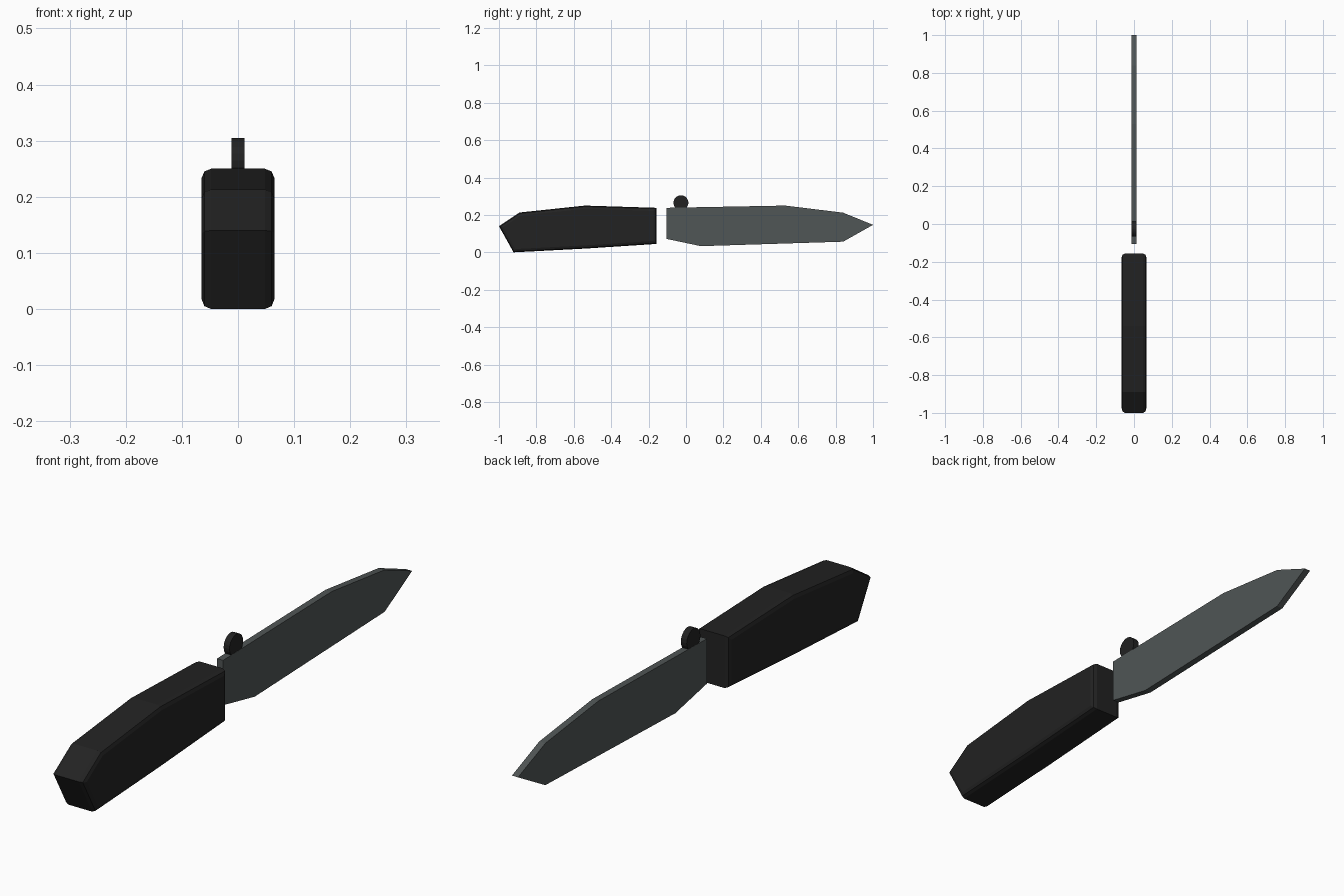
import bpy, bmesh, math
from mathutils import Matrix

if "Cube" in bpy.data.objects:
    bpy.data.objects.remove(bpy.data.objects["Cube"])


def material(name, rgb):
    m = bpy.data.materials.new(name)
    m.diffuse_color = (*rgb, 1)
    m.use_nodes = True
    m.node_tree.nodes["Principled BSDF"].inputs["Base Color"].default_value = m.diffuse_color
    return m


black = material("matte black", (0.016, 0.016, 0.016))
steel = material("dark steel", (0.08, 0.092, 0.092))


def finish(bm, name, mat):
    bmesh.ops.recalc_face_normals(bm, faces=bm.faces)
    mesh = bpy.data.meshes.new(name)
    bm.to_mesh(mesh)
    bm.free()
    mesh.materials.append(mat)
    ob = bpy.data.objects.new(name, mesh)
    bpy.context.collection.objects.link(ob)
    return ob


def slab(name, profile, half, mat, bevel=0):
    """Extrude a (y, z) side profile across x, rounding the rims of both sides."""
    bm = bmesh.new()
    face = bm.faces.new([bm.verts.new((-half, y, z)) for y, z in profile])
    ext = bmesh.ops.extrude_face_region(bm, geom=[face], use_keep_orig=True)
    for v in ext["geom"]:
        if isinstance(v, bmesh.types.BMVert):
            v.co.x = half
    bmesh.ops.recalc_face_normals(bm, faces=bm.faces)
    if bevel:
        rims = [e for e in bm.edges if abs(e.verts[0].co.x - e.verts[1].co.x) < 1e-6]
        bmesh.ops.bevel(bm, geom=rims, offset=bevel, segments=2, profile=0.5,
                        affect='EDGES', clamp_overlap=True)
    return finish(bm, name, mat)


# Handle: chunky grip with rounded side rims
slab("handle", [(-1, 0.14), (-0.89, 0.213), (-0.54, 0.25), (-0.157, 0.238),
                (-0.157, 0.045), (-0.54, 0.02), (-0.922, 0)], 0.065, black, 0.017)

# Blade: thin flat plate with a pointed tip
slab("blade", [(-0.105, 0.238), (0.53, 0.25), (0.84, 0.212), (1, 0.147),
               (0.84, 0.057), (0.08, 0.033), (-0.105, 0.072)], 0.0125, steel)

# Thumb stud: small disc on the spine of the blade
bm = bmesh.new()
bmesh.ops.create_cone(bm, cap_ends=True, segments=20, radius1=0.04, radius2=0.04, depth=0.024,
                      matrix=Matrix.Translation((0, -0.027, 0.265)) @ Matrix.Rotation(math.pi / 2, 4, 'Y'))
finish(bm, "thumb_stud", black)
